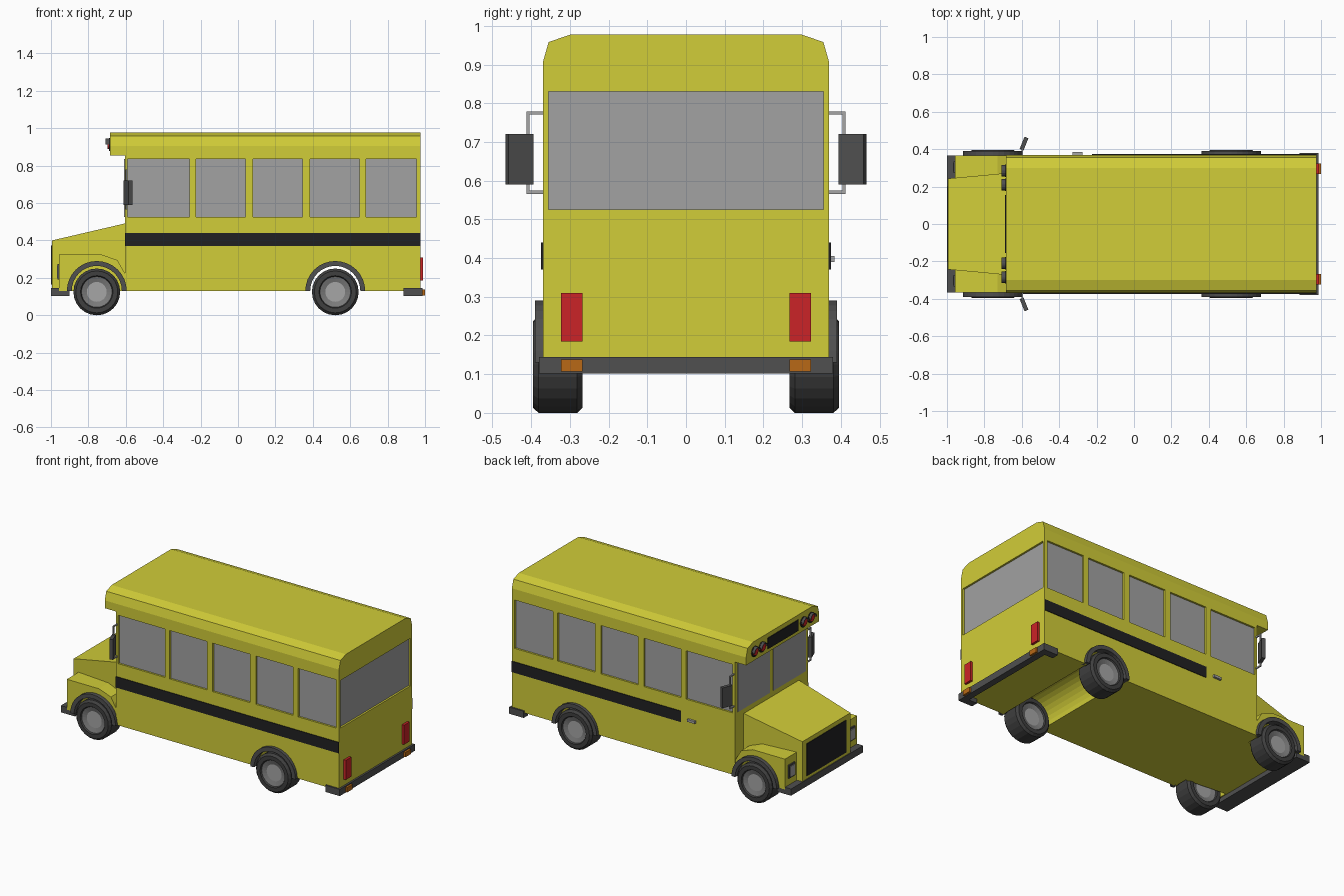
import bpy, bmesh, math
from mathutils import Matrix, Vector

if "Cube" in bpy.data.objects:
    bpy.data.objects.remove(bpy.data.objects["Cube"])


def mat(name, r, g, b):
    m = bpy.data.materials.new(name)
    m.diffuse_color = (r, g, b, 1)
    m.use_nodes = True
    m.node_tree.nodes["Principled BSDF"].inputs["Base Color"].default_value = m.diffuse_color
    return m


YELLOW = mat("yellow paint", 0.64, 0.61, 0.04)
GLASS = mat("grey glass", 0.36, 0.36, 0.36)
BLACK = mat("black trim", 0.015, 0.015, 0.016)
DARK = mat("dark grey", 0.08, 0.08, 0.08)
TYRE = mat("tyre rubber", 0.05, 0.05, 0.05)
RIM = mat("rim grey", 0.2, 0.2, 0.2)
METAL = mat("light metal", 0.38, 0.38, 0.38)
RED = mat("red lamp", 0.6, 0.017, 0.02)
ORANGE = mat("orange lamp", 0.48, 0.14, 0.008)


def finish(name, bm, *mats):
    bmesh.ops.recalc_face_normals(bm, faces=bm.faces)
    me = bpy.data.meshes.new(name)
    bm.to_mesh(me)
    bm.free()
    ob = bpy.data.objects.new(name, me)
    bpy.context.collection.objects.link(ob)
    for m in mats:
        me.materials.append(m)
    return ob


def add_prism(bm, pts, axis, a, b):
    """Extrude a 2D outline along x (pts are y,z) or y (pts are x,z)."""
    def at(p, t):
        return (t, p[0], p[1]) if axis == 'x' else (p[0], t, p[1])
    f = bm.faces.new([bm.verts.new(at(p, a)) for p in pts])
    ext = bmesh.ops.extrude_face_region(bm, geom=[f])["geom"]
    d = Vector(at((0, 0), b - a))
    bmesh.ops.translate(bm, vec=d, verts=[v for v in ext if isinstance(v, bmesh.types.BMVert)])


def prism(name, pts, axis, a, b, m):
    bm = bmesh.new()
    add_prism(bm, pts, axis, a, b)
    return finish(name, bm, m)


def rect(a0, a1, z0, z1):
    return [(a0, z0), (a1, z0), (a1, z1), (a0, z1)]


def box(name, x0, x1, y0, y1, z0, z1, m):
    return prism(name, rect(y0, y1, z0, z1), 'x', x0, x1, m)


def arc(cx, cz, r, a0, a1, n=16):
    return [(cx + r * math.cos(math.radians(a0 + (a1 - a0) * i / n)),
             cz + r * math.sin(math.radians(a0 + (a1 - a0) * i / n))) for i in range(n + 1)]


FRONT_X, REAR_X = -0.755, 0.52
windows = [(-0.59, -0.26), (-0.225, 0.04), (0.08, 0.345), (0.385, 0.65), (0.685, 0.955)]
WZ0, WZ1 = 0.525, 0.835

# body shell: cross-section swept along the length
half = [(0.37, 0.13), (0.37, 0.905), (0.355, 0.958), (0.30, 0.977)]
body = prism("bus_body", half + [(-y, z) for y, z in reversed(half)], 'x', -0.685, 0.975, YELLOW)

# cutter: front step under the overhang, rear wheel well, window recesses
bm = bmesh.new()
add_prism(bm, rect(-0.8, -0.605, 0, 0.855), 'y', -0.5, 0.5)
add_prism(bm, arc(REAR_X, 0.13, 0.14, 0, 180) + [(REAR_X - 0.14, 0.05), (REAR_X + 0.14, 0.05)], 'y', -0.5, 0.5)
for s in (-1, 1):
    for x0, x1 in windows:
        add_prism(bm, rect(x0, x1, WZ0, WZ1), 'y', s * 0.354, s * 0.5)
add_prism(bm, rect(-0.355, 0.355, WZ0, 0.83), 'x', 0.96, 1.1)
cutter = finish("body_cutter", bm, YELLOW)
cutter.hide_render = True
mod = body.modifiers.new("cut", 'BOOLEAN')
mod.operation, mod.solver, mod.object = 'DIFFERENCE', 'EXACT', cutter
bpy.context.view_layer.objects.active = body
body.select_set(True)
bpy.ops.object.modifier_apply(modifier=mod.name)
bpy.data.objects.remove(cutter)

# glass panes
for s in (-1, 1):
    for i, (x0, x1) in enumerate(windows):
        prism("side_window", rect(x0, x1, WZ0, WZ1), 'y', s * 0.352, s * 0.358, GLASS)
    y0, y1 = sorted((s * 0.018, s * 0.345))
    box("windshield_pane", -0.609, -0.603, y0, y1, 0.525, 0.835, GLASS)
box("rear_window", 0.957, 0.963, -0.355, 0.355, WZ0, 0.83, GLASS)

# side stripes (shorter on the driver side) and door handle
box("right_stripe", -0.605, 0.975, -0.374, -0.368, 0.37, 0.44, BLACK)
box("left_stripe", -0.225, 0.975, 0.368, 0.374, 0.37, 0.44, BLACK)
box("door_handle", -0.33, -0.275, 0.368, 0.384, 0.39, 0.405, METAL)

# hood: tapered wedge
bm = bmesh.new()
rings = []
for x, w, z in ((-0.995, 0.243, 0.40), (-0.60, 0.28, 0.492)):
    rings.append([bm.verts.new((x, y, h)) for y, h in rect(-w, w, 0.13, z)])
bm.faces.new(rings[0])
bm.faces.new(rings[1])
for i in range(4):
    j = (i + 1) % 4
    bm.faces.new((rings[0][i], rings[0][j], rings[1][j], rings[1][i]))
finish("hood", bm, YELLOW)
box("grille", -0.999, -0.993, -0.2, 0.2, 0.165, 0.372, BLACK)

# fenders, headlights, wheel arches
fender = [(-0.957, 0.13), (-0.957, 0.325), (-0.73, 0.325), (-0.645, 0.295), (-0.605, 0.225), (-0.605, 0.13)]
for s in (-1, 1):
    prism("front_fender", fender + arc(FRONT_X, 0.13, 0.138, 0, 180), 'y', s * 0.235, s * 0.365, YELLOW)
    y0, y1 = sorted((s * 0.272, s * 0.335))
    box("headlight_frame", -0.965, -0.95, y0, y1, 0.19, 0.275, DARK)
    box("headlight", -0.969, -0.96, y0 + 0.008, y1 - 0.008, 0.2, 0.265, METAL)
    for cx in (FRONT_X, REAR_X):
        prism("wheel_arch", arc(cx, 0.13, 0.16, 0, 180) + arc(cx, 0.13, 0.134, 180, 0),
              'y', s * 0.345, s * 0.39, DARK)


# wheels: lathe of a symmetric profile
def wheel(cx, cy):
    prof = [(0.0, 0.046), (0.053, 0.046), (0.082, 0.055), (0.087, 0.064), (0.112, 0.064), (0.125, 0.05)]
    prof += [(r, -y) for r, y in reversed(prof)]
    bm = bmesh.new()
    n = 24
    cols = []
    for r, y in prof:
        k = n if r > 0 else 1
        cols.append([bm.verts.new((cx + r * math.cos(2 * math.pi * i / n), cy + y,
                                   0.125 + r * math.sin(2 * math.pi * i / n))) for i in range(k)])
    last = len(prof) - 2
    for c in range(last + 1):
        p, q = cols[c], cols[c + 1]
        step = min(c, last - c)
        for i in range(n):
            j = (i + 1) % n
            vs = [p[i % len(p)], p[j % len(p)], q[j % len(q)], q[i % len(q)]]
            f = bm.faces.new(list(dict.fromkeys(vs)))
            f.material_index = 2 if step == 0 else 1 if step == 1 else 0
    finish("wheel", bm, TYRE, RIM, METAL)


for cx in (FRONT_X, REAR_X):
    for s in (-1, 1):
        wheel(cx, s * 0.331)

# bumpers
box("front_bumper", -1.0, -0.9, -0.365, 0.365, 0.102, 0.145, DARK)
bm = bmesh.new()
plan = [(0.987, -0.38), (0.987, 0.38), (0.885, 0.38), (0.885, 0.335), (0.945, 0.335),
        (0.945, -0.335), (0.885, -0.335), (0.885, -0.38)]
f = bm.faces.new([bm.verts.new((x, y, 0.102)) for x, y in plan])
ext = bmesh.ops.extrude_face_region(bm, geom=[f])["geom"]
bmesh.ops.translate(bm, vec=(0, 0, 0.043), verts=[v for v in ext if isinstance(v, bmesh.types.BMVert)])
finish("rear_bumper", bm, DARK)

# rear lamps, mirrors, roof warning lamps
for s in (-1, 1):
    y0, y1 = sorted((s * 0.267, s * 0.323))
    box("tail_lamp", 0.97, 0.99, y0, y1, 0.185, 0.31, RED)
    box("rear_indicator", 0.98, 1.0, y0, y1, 0.107, 0.138, ORANGE)

    # mirror bracket: thin bars, then the angled housing
    for z in (0.57, 0.775):
        a, b = sorted((s * 0.365, s * 0.412))
        box("mirror_bracket_arm", -0.602, -0.594, a, b, z - 0.004, z + 0.004, METAL)
    a, b = sorted((s * 0.404, s * 0.412))
    box("mirror_bracket_post", -0.602, -0.594, a, b, 0.57, 0.775, METAL)
    bm = bmesh.new()
    bmesh.ops.create_cube(bm, size=1)
    bmesh.ops.scale(bm, vec=(0.022, 0.07, 0.13), verts=bm.verts)
    bmesh.ops.rotate(bm, matrix=Matrix.Rotation(-s * 0.38, 3, 'Z'), verts=bm.verts)
    bmesh.ops.translate(bm, vec=(-0.588, s * 0.43, 0.655), verts=bm.verts)
    finish("mirror", bm, DARK)

    for y in (0.21, 0.285):
        prism("warning_lamp_base", arc(s * y, 0.913, 0.033, 0, 337.5, 15), 'x', -0.691, -0.682, BLACK)
        prism("warning_lamp", arc(s * y, 0.913, 0.024, 0, 337.5, 15), 'x', -0.697, -0.685, RED)
        prism("warning_lamp_visor", arc(s * y, 0.913, 0.031, 0, 180, 8) + arc(s * y, 0.913, 0.027, 180, 0, 8),
              'x', -0.708, -0.685, DARK)
box("roof_sign_panel", -0.69, -0.682, -0.155, 0.155, 0.878, 0.948, BLACK)
